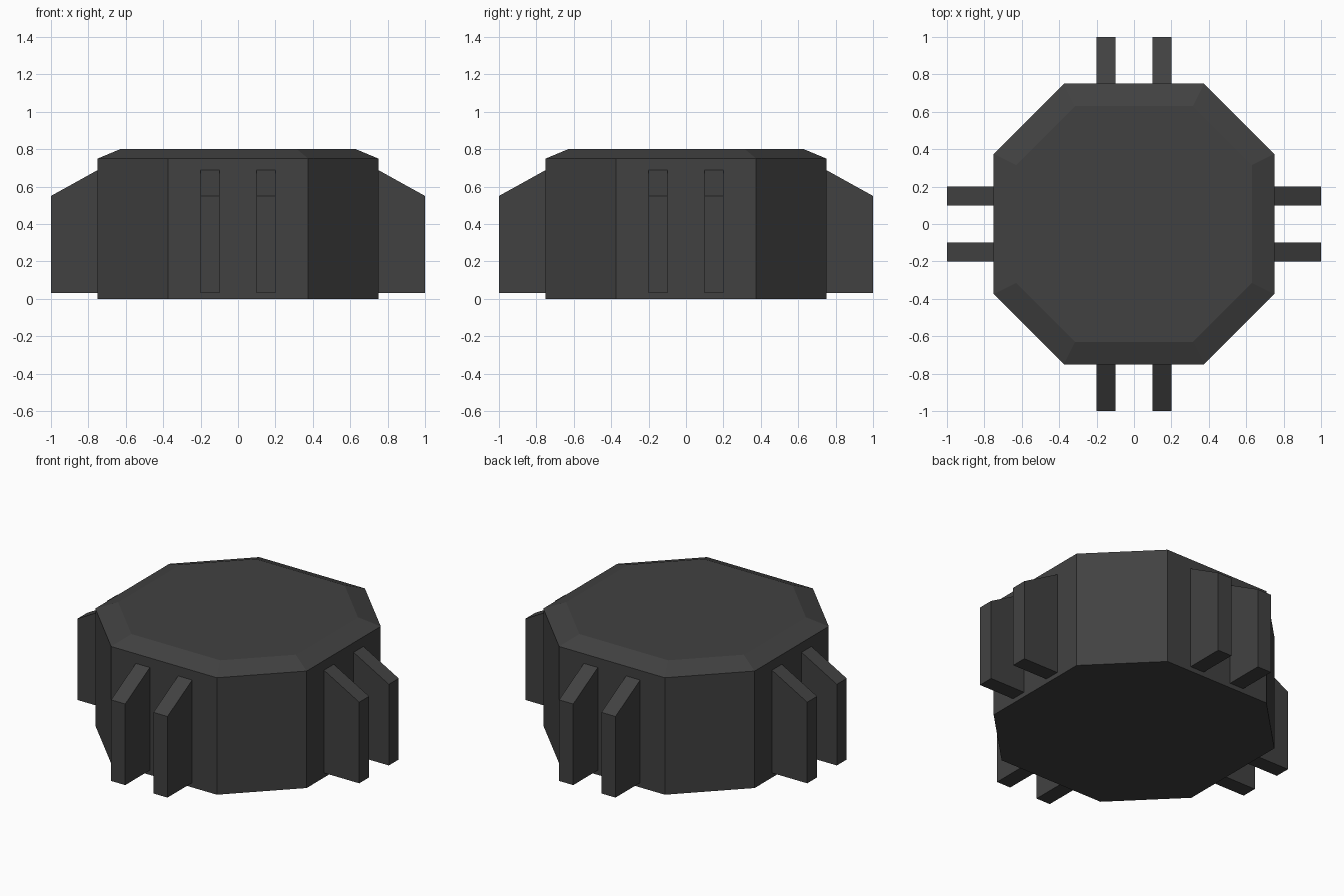
import bpy
from mathutils import Matrix
from math import pi

if "Cube" in bpy.data.objects:
    bpy.data.objects.remove(bpy.data.objects["Cube"])

mat = bpy.data.materials.new("dark grey")
mat.diffuse_color = (0.053, 0.053, 0.053, 1)
mat.use_nodes = True
mat.node_tree.nodes["Principled BSDF"].inputs["Base Color"].default_value = mat.diffuse_color


def add_object(name, verts, faces):
    mesh = bpy.data.meshes.new(name)
    mesh.from_pydata(verts, [], faces)
    mesh.materials.append(mat)
    obj = bpy.data.objects.new(name, mesh)
    bpy.context.collection.objects.link(obj)
    return obj


def loft(name, rings):
    """Closed solid through a stack of equal-length rings."""
    n = len(rings[0])
    verts = [v for ring in rings for v in ring]
    faces = [list(range(n))[::-1], [len(verts) - n + i for i in range(n)]]
    for r in range(len(rings) - 1):
        for i in range(n):
            j = (i + 1) % n
            faces.append([r * n + i, r * n + j, (r + 1) * n + j, (r + 1) * n + i])
    return add_object(name, verts, faces)


# Octagonal body with bevelled lid
a, b = 0.75, 0.375
outline = [(a, -b), (a, b), (b, a), (-b, a), (-a, b), (-a, -b), (-b, -a), (b, -a)]
loft("octagonal_body", [[(x * s, y * s, z) for x, y in outline]
                        for z, s in ((0, 1), (0.75, 1), (0.8, 0.84))])

# Pairs of sloped fins on the four main sides
profile = [(0.74, 0.03), (1.0, 0.03), (1.0, 0.55), (0.74, 0.694)]
for side in range(4):
    rot = Matrix.Rotation(side * pi / 2, 4, 'Z')
    for k, y in enumerate((-0.15, 0.15)):
        fin = loft(f"fin_{side}_{k}", [[(x, yy, z) for x, z in profile]
                                       for yy in (y + 0.05, y - 0.05)])
        fin.data.flip_normals()
        fin.data.transform(rot)

# Consistent outward normals
import bmesh
for obj in bpy.context.collection.objects:
    bm = bmesh.new()
    bm.from_mesh(obj.data)
    bmesh.ops.recalc_face_normals(bm, faces=bm.faces)
    bm.to_mesh(obj.data)
    bm.free()
